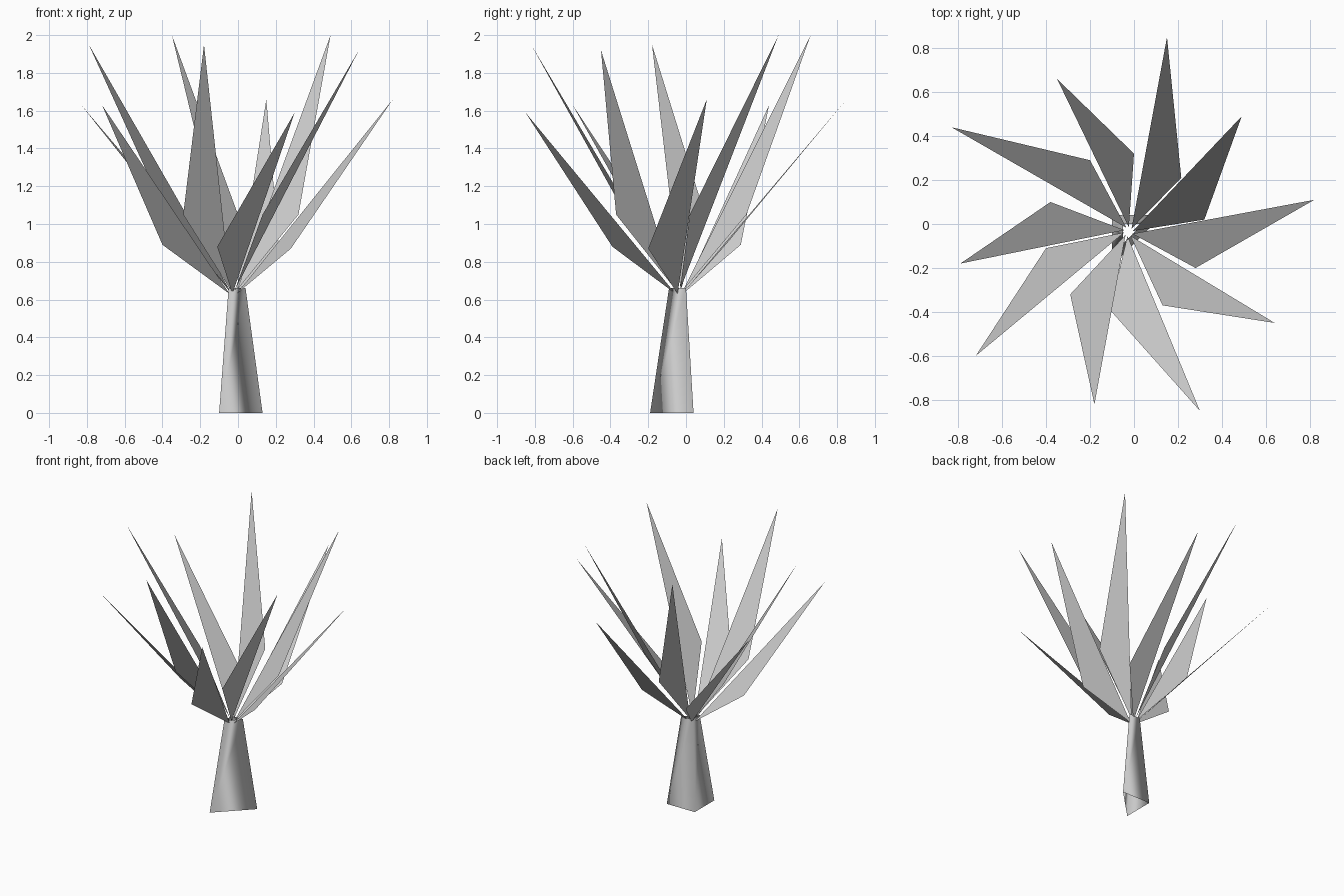
import bpy
from mathutils import Vector

if "Cube" in bpy.data.objects:
    bpy.data.objects.remove(bpy.data.objects["Cube"])


def make_mesh(name, verts, faces, smooth=False):
    mesh = bpy.data.meshes.new(name)
    mesh.from_pydata(verts, [], faces)
    mesh.update()
    for p in mesh.polygons:
        p.use_smooth = smooth
    obj = bpy.data.objects.new(name, mesh)
    bpy.context.collection.objects.link(obj)
    return obj


# Trunk: open, tapered three-sided tube
bottom = [(-0.10, -0.19, 0), (0.13, 0.04, 0), (-0.10, 0.04, 0)]
top = [(-0.05, -0.09, 0.66), (0.04, 0.0, 0.66), (-0.05, 0.0, 0.66)]
sides = [(i, (i + 1) % 3, 3 + (i + 1) % 3, 3 + i) for i in range(3)]
make_mesh("trunk", bottom + top, sides, smooth=True)

# Leaves: flat triangular blades, each given by tip and side corner
crown = Vector((-0.025, -0.035, 0))
low_leaves = [
    ((0.15, 0.85, 1.66), (0.215, 0.21, 0.89)),
    ((0.82, 0.11, 1.66), (0.28, -0.20, 0.87)),
    ((0.30, -0.85, 1.59), (-0.11, -0.39, 0.88)),
    ((-0.72, -0.60, 1.63), (-0.40, -0.11, 0.89)),
    ((-0.83, 0.44, 1.63), (-0.20, 0.29, 0.89)),
]
high_leaves = [
    ((0.49, 0.49, 2.0), (0.32, 0.02, 1.05)),
    ((0.64, -0.45, 1.92), (0.13, -0.37, 1.05)),
    ((-0.18, -0.82, 1.95), (-0.29, -0.32, 1.05)),
    ((-0.79, -0.18, 1.95), (-0.38, 0.10, 1.05)),
    ((-0.35, 0.66, 2.0), (0.0, 0.32, 1.05)),
]
for name, leaves, base_z in (("low_leaf", low_leaves, 0.63),
                             ("high_leaf", high_leaves, 0.65)):
    for tip, side in leaves:
        out = (Vector(side) - crown).to_2d().normalized() * 0.02
        base = (crown.x + out.x, crown.y + out.y, base_z)
        make_mesh(name, [base, side, tip], [(0, 1, 2)])
